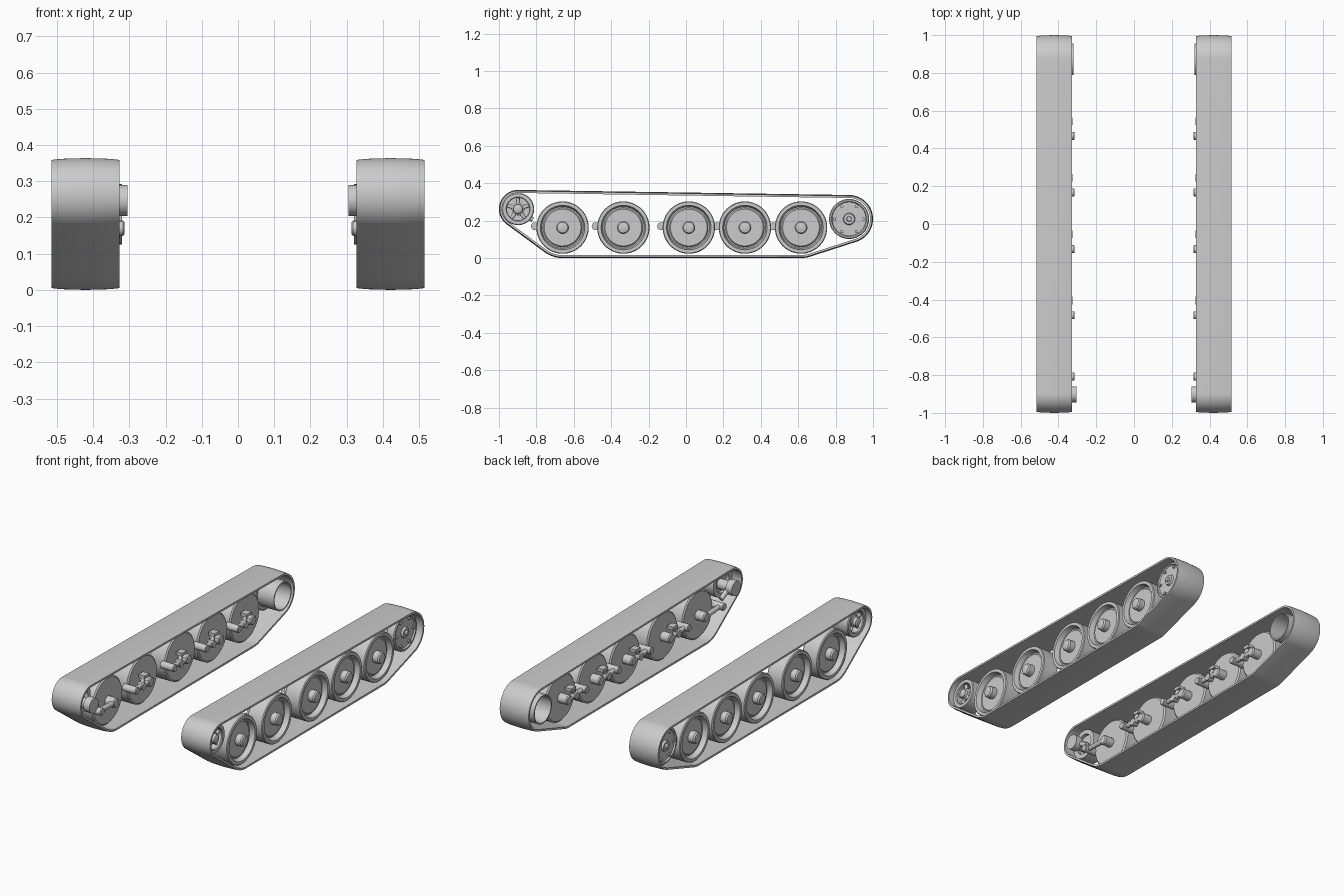
import bpy, bmesh
from math import sin, cos, pi, tau
from mathutils import Vector, Matrix

cube = bpy.data.objects.get("Cube")
if cube:
    bpy.data.objects.remove(cube)

grey = bpy.data.materials.new("plain_grey")
grey.use_nodes = True
grey.diffuse_color = (0.6, 0.6, 0.6, 1)
grey.node_tree.nodes["Principled BSDF"].inputs["Base Color"].default_value = (0.6, 0.6, 0.6, 1)


def finish(name, bm):
    """Turn a left-side bmesh into an object mirrored to the right side."""
    bmesh.ops.recalc_face_normals(bm, faces=bm.faces)
    mesh = bpy.data.meshes.new(name)
    bm.to_mesh(mesh)
    bm.free()
    mesh.materials.append(grey)
    obj = bpy.data.objects.new(name, mesh)
    bpy.context.collection.objects.link(obj)
    bpy.ops.object.select_all(action='DESELECT')
    obj.select_set(True)
    bpy.context.view_layer.objects.active = obj
    bpy.ops.object.shade_smooth_by_angle(angle=pi / 6)
    mod = obj.modifiers.new("both_sides", 'MIRROR')
    mod.use_mirror_merge = False
    return obj


def skin(bm, rings, closed_rings):
    """Bridge successive closed loops of vertices with quads."""
    pairs = list(zip(rings, rings[1:]))
    if closed_rings:
        pairs.append((rings[-1], rings[0]))
    for a, b in pairs:
        n = len(a)
        for i in range(n):
            bm.faces.new((a[i], a[(i + 1) % n], b[(i + 1) % n], b[i]))


def lathe(bm, profile, y, z, n=40):
    """Spin (x, radius) points about an axle running along x."""
    rings = [[bm.verts.new((x, y + r * cos(tau * i / n), z + r * sin(tau * i / n)))
              for i in range(n)] for x, r in profile]
    closed = profile[0] == profile[-1]
    if closed:
        bmesh.ops.delete(bm, geom=rings.pop(), context='VERTS')
    skin(bm, rings, closed)
    if not closed:
        bm.faces.new(rings[0])
        bm.faces.new(rings[-1])


def rod(bm, a, b, r1, r2, n=16):
    """Tapered round bar between two points."""
    a, b = Vector(a), Vector(b)
    turn = (b - a).to_track_quat('Z', 'Y').to_matrix().to_4x4()
    bmesh.ops.create_cone(bm, cap_ends=True, segments=n, radius1=r1, radius2=r2,
                          depth=(b - a).length,
                          matrix=Matrix.Translation((a + b) / 2) @ turn)


def block(bm, centre, size):
    bmesh.ops.create_cube(bm, size=1, matrix=Matrix.Translation(centre) @ Matrix.Diagonal((*size, 1)))


WHEELS = [-0.66, -0.335, 0.015, 0.315, 0.615]
AXLE_Z = 0.163
FRONT = (-0.898, 0.262)
REAR = (0.872, 0.209)

# Track belt: a slightly crowned band wrapped round the wheels
circles = [(*FRONT, 0.102), (*REAR, 0.128),
           (WHEELS[0], AXLE_Z, 0.163), (WHEELS[-1], AXLE_Z, 0.163)]
section = [(0.327, -0.016), (0.327, -0.005), (0.355, -0.002), (0.421, 0),
           (0.487, -0.002), (0.515, -0.005), (0.515, -0.016)]
bm = bmesh.new()
rings = []
for k in range(180):
    dy, dz = cos(tau * k / 180), sin(tau * k / 180)
    cy, cz, r = max(circles, key=lambda c: c[0] * dy + c[1] * dz + c[2])
    rings.append([bm.verts.new((x, cy + (r + d) * dy, cz + (r + d) * dz)) for x, d in section])
skin(bm, rings, True)
finish("track_belt", bm)

# Dished road wheels with protruding hub caps
wheel = [(0.385, 0.03), (0.385, 0.132), (0.392, 0.14), (0.485, 0.14), (0.49, 0.136),
         (0.49, 0.119), (0.46, 0.111), (0.46, 0.104), (0.467, 0.098), (0.467, 0.034),
         (0.5, 0.034), (0.508, 0.028), (0.512, 0.012)]
for i, y in enumerate(WHEELS):
    bm = bmesh.new()
    lathe(bm, wheel, y, AXLE_Z, 48)
    finish(f"road_wheel_{i + 1}", bm)

    # Swing arm: wheel hub, pivot shaft and the bar joining them
    bm = bmesh.new()
    pivot = y - 0.148
    lathe(bm, [(0.327, 0.022), (0.333, 0.028), (0.386, 0.028)], y, AXLE_Z, 20)
    lathe(bm, [(0.314, 0.017), (0.318, 0.021), (0.4, 0.021)], pivot, 0.17, 20)
    rod(bm, (0.342, y, AXLE_Z), (0.342, pivot, 0.17), 0.015, 0.013)
    # Bump stop and short link, absent on the first wheel
    if i:
        rod(bm, (0.345, y - 0.07, 0.165), (0.345, y - 0.045, 0.212), 0.011, 0.011)
        block(bm, (0.35, y - 0.04, 0.212), (0.04, 0.045, 0.018))
        lathe(bm, [(0.326, 0.02), (0.36, 0.02)], y - 0.07, AXLE_Z, 20)
    finish(f"swing_arm_{i + 1}", bm)

# Front idler: spoked rim with a stub axle
bm = bmesh.new()
lathe(bm, [(0.39, 0.06), (0.39, 0.086), (0.48, 0.086), (0.485, 0.082),
           (0.485, 0.064), (0.48, 0.06), (0.39, 0.06)], *FRONT)
lathe(bm, [(0.41, 0.055), (0.41, 0.0615), (0.43, 0.0615), (0.43, 0.055)], *FRONT)
for k in range(5):
    a = tau * k / 5 + pi / 2
    dy, dz = cos(a), sin(a)
    rod(bm, (0.462, FRONT[0] + 0.02 * dy, FRONT[1] + 0.02 * dz),
        (0.462, FRONT[0] + 0.063 * dy, FRONT[1] + 0.063 * dz), 0.011, 0.009, 12)
lathe(bm, [(0.42, 0.034), (0.47, 0.034), (0.474, 0.026), (0.49, 0.024), (0.495, 0.015)], *FRONT)
finish("front_idler", bm)

bm = bmesh.new()
lathe(bm, [(0.305, 0.036), (0.305, 0.043), (0.345, 0.043), (0.345, 0.03), (0.415, 0.03)],
      FRONT[0] - 0.004, 0.247, 28)
rod(bm, (0.345, FRONT[0], 0.247), (0.345, FRONT[0] + 0.08, 0.205), 0.016, 0.013)
finish("idler_mount", bm)

# Rear sprocket: bolted disc backed by an open drum
bm = bmesh.new()
lathe(bm, [(0.425, 0.05), (0.425, 0.1), (0.43, 0.107), (0.475, 0.107), (0.48, 0.102),
           (0.48, 0.094), (0.472, 0.09), (0.472, 0.032), (0.484, 0.028), (0.484, 0.014),
           (0.495, 0.012), (0.495, 0.004)], *REAR)
for k in range(6):
    a = tau * k / 6
    lathe(bm, [(0.465, 0.009), (0.481, 0.009), (0.483, 0.006)],
          REAR[0] + 0.078 * cos(a), REAR[1] + 0.078 * sin(a), 10)
finish("rear_sprocket", bm)

bm = bmesh.new()
lathe(bm, [(0.32, 0.076), (0.32, 0.083), (0.428, 0.083), (0.428, 0.076), (0.32, 0.076)], *REAR)
finish("drive_drum", bm)
